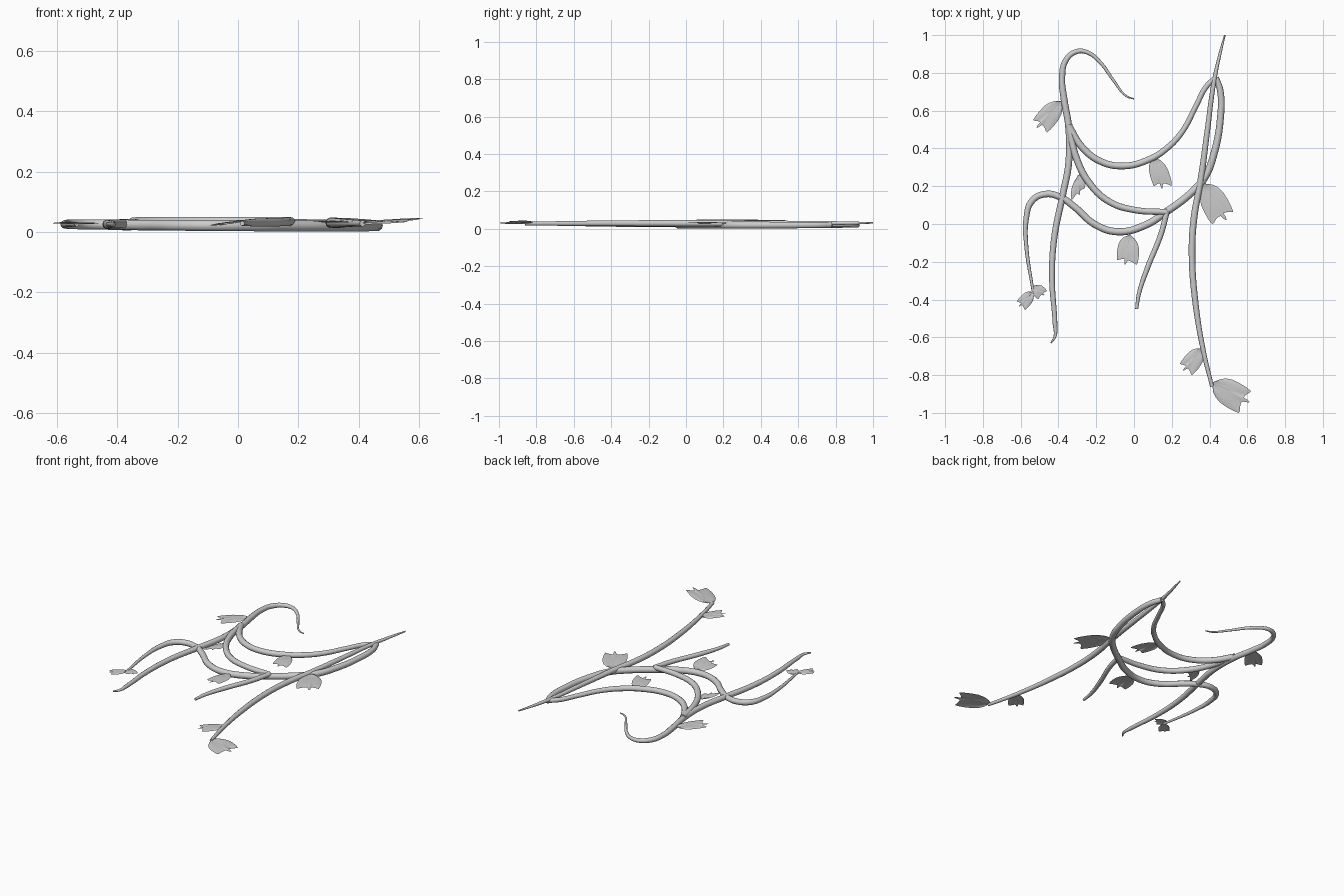
import bpy, bmesh, math
from mathutils import Vector


def sample(values, t):
    """Linear lookup in a short list, t in 0..1."""
    f = t * (len(values) - 1)
    i = min(int(f), len(values) - 2)
    return values[i] + (values[i + 1] - values[i]) * (f - i)


def vine(name, pts, zs, radii):
    """Tapered round tube through plan points, with height and radius profiles."""
    cu = bpy.data.curves.new(name, 'CURVE')
    cu.dimensions = '3D'
    cu.bevel_depth = 1.0
    cu.bevel_resolution = 3
    cu.resolution_u = 8
    cu.use_fill_caps = True
    sp = cu.splines.new('BEZIER')
    sp.bezier_points.add(len(pts) - 1)
    for i, (x, y) in enumerate(pts):
        t = i / (len(pts) - 1)
        p = sp.bezier_points[i]
        p.co = (x, y, sample(zs, t))
        p.radius = sample(radii, t)
        p.handle_left_type = p.handle_right_type = 'AUTO'
    ob = bpy.data.objects.new(name, cu)
    bpy.context.collection.objects.link(ob)
    bpy.ops.object.select_all(action='DESELECT')
    ob.select_set(True)
    bpy.context.view_layer.objects.active = ob
    bpy.ops.object.convert(target='MESH')
    bpy.ops.object.shade_smooth_by_angle(angle=math.radians(50))


# Leaf outline, measured along the two outer tips (first tip = u, second tip = v)
OUTLINE = [(0.16, -0.09), (0.38, -0.23), (0.58, -0.30), (0.74, -0.30), (0.87, -0.22),
           (0.96, -0.11), (1.0, 0.0), (0.90, 0.08), (0.74, 0.19), (0.58, 0.33),
           (0.64, 0.38), (0.66, 0.44), (0.60, 0.49), (0.44, 0.50), (0.36, 0.56),
           (0.21, 0.74), (0.09, 0.91), (0.0, 1.0), (-0.11, 0.97), (-0.22, 0.88),
           (-0.30, 0.75), (-0.30, 0.58), (-0.23, 0.38), (-0.09, 0.16)]


def leaf(name, base, tip1, tip2, z, lift1, lift2):
    """Thin three-lobed sheet, gently arched, fanning out from its base."""
    b, a, c = Vector(base), Vector(tip1) - Vector(base), Vector(tip2) - Vector(base)
    bm = bmesh.new()
    root = bm.verts.new((b.x, b.y, z))
    prev = None
    for s in (0.25, 0.5, 0.75, 1.0):
        ring = []
        for u, v in OUTLINE:
            p = b + (a * u + c * v) * s
            arch = 0.005 * math.sin(math.pi * s)
            ring.append(bm.verts.new((p.x, p.y, z + (lift1 * u + lift2 * v) * s + arch)))
        for i in range(len(ring) - 1):
            if prev:
                bm.faces.new((prev[i], ring[i], ring[i + 1], prev[i + 1]))
            else:
                bm.faces.new((root, ring[i], ring[i + 1]))
        prev = ring
    bmesh.ops.recalc_face_normals(bm, faces=bm.faces)
    bm.normal_update()
    if sum(f.normal.z for f in bm.faces) < 0:
        bmesh.ops.reverse_faces(bm, faces=bm.faces)
    for f in bm.faces:
        f.smooth = True
    me = bpy.data.meshes.new(name)
    bm.to_mesh(me)
    bm.free()
    bpy.context.collection.objects.link(bpy.data.objects.new(name, me))


# Left stem with the curled top
vine("left_stem",
     [(0.0, 0.662), (-0.04, 0.677), (-0.11, 0.762), (-0.18, 0.857), (-0.25, 0.910),
      (-0.307, 0.912), (-0.36, 0.868), (-0.381, 0.776), (-0.37, 0.66), (-0.346, 0.513),
      (-0.346, 0.32), (-0.376, 0.16), (-0.423, -0.08), (-0.434, -0.29),
      (-0.418, -0.53), (-0.418, -0.593), (-0.439, -0.63)],
     [0.018, 0.018, 0.02, 0.022, 0.025, 0.025, 0.026],
     [0.003, 0.009, 0.014, 0.018, 0.018, 0.015, 0.004])

# Right stem
vine("right_stem",
     [(0.481, 1.0), (0.455, 0.9), (0.423, 0.751), (0.386, 0.476), (0.354, 0.238),
      (0.317, 0.026), (0.307, -0.159), (0.323, -0.397), (0.365, -0.661), (0.413, -0.86)],
     [0.032, 0.03, 0.03, 0.03, 0.028], [0.004, 0.013, 0.018, 0.017, 0.010])

# Upper hanging vine
vine("upper_vine",
     [(-0.346, 0.519), (-0.275, 0.407), (-0.18, 0.333), (-0.063, 0.307), (0.074, 0.339),
      (0.175, 0.402), (0.254, 0.487), (0.328, 0.624), (0.381, 0.725), (0.434, 0.777)],
     [0.03, 0.028, 0.024], [0.019, 0.018, 0.017, 0.014, 0.014])

# Long lower vine running right to left
vine("lower_vine",
     [(0.434, 0.775), (0.457, 0.704), (0.458, 0.566), (0.423, 0.37), (0.376, 0.249),
      (0.307, 0.169), (0.169, 0.063), (0.058, -0.007), (-0.085, -0.041),
      (-0.206, -0.003), (-0.312, 0.088), (-0.392, 0.143), (-0.471, 0.158),
      (-0.54, 0.122), (-0.571, 0.026), (-0.571, -0.106), (-0.534, -0.36)],
     [0.021, 0.02, 0.02, 0.022, 0.025, 0.025],
     [0.016, 0.019, 0.020, 0.019, 0.018, 0.017, 0.007])

# Middle vine and its hanging tail
vine("middle_vine",
     [(-0.346, 0.527), (-0.307, 0.354), (-0.233, 0.212), (-0.127, 0.116),
      (0.005, 0.074), (0.175, 0.063)],
     [0.03, 0.033, 0.034], [0.019, 0.018, 0.016])
vine("middle_vine_tail",
     [(0.175, 0.068), (0.143, -0.053), (0.069, -0.238), (0.026, -0.37), (0.014, -0.45)],
     [0.034, 0.031, 0.028], [0.015, 0.014, 0.008])

# Leaves: base, first tip, second tip, base height, lift of each tip
LEAVES = [((-0.385, 0.65), (-0.535, 0.55), (-0.46, 0.485), 0.024, 0.004, 0.004),
          ((-0.295, 0.26), (-0.26, 0.19), (-0.33, 0.127), 0.028, 0.003, 0.003),
          ((0.11, 0.355), (0.105, 0.20), (0.20, 0.205), 0.026, 0.002, 0.004),
          ((-0.02, -0.055), (-0.09, -0.19), (0.015, -0.215), 0.027, -0.004, 0.010),
          ((0.37, 0.215), (0.525, 0.065), (0.413, 0.0), 0.028, 0.006, 0.004),
          ((0.365, -0.66), (0.243, -0.74), (0.307, -0.80), 0.03, 0.003, 0.003),
          ((0.413, -0.84), (0.62, -0.885), (0.555, -1.0), 0.028, 0.018, 0.004),
          ((-0.534, -0.36), (-0.62, -0.41), (-0.577, -0.455), 0.025, 0.004, 0.004),
          ((-0.534, -0.328), (-0.46, -0.355), (-0.508, -0.397), 0.025, 0.003, 0.003)]
for i, args in enumerate(LEAVES):
    leaf(f"leaf_{i + 1}", *args)
